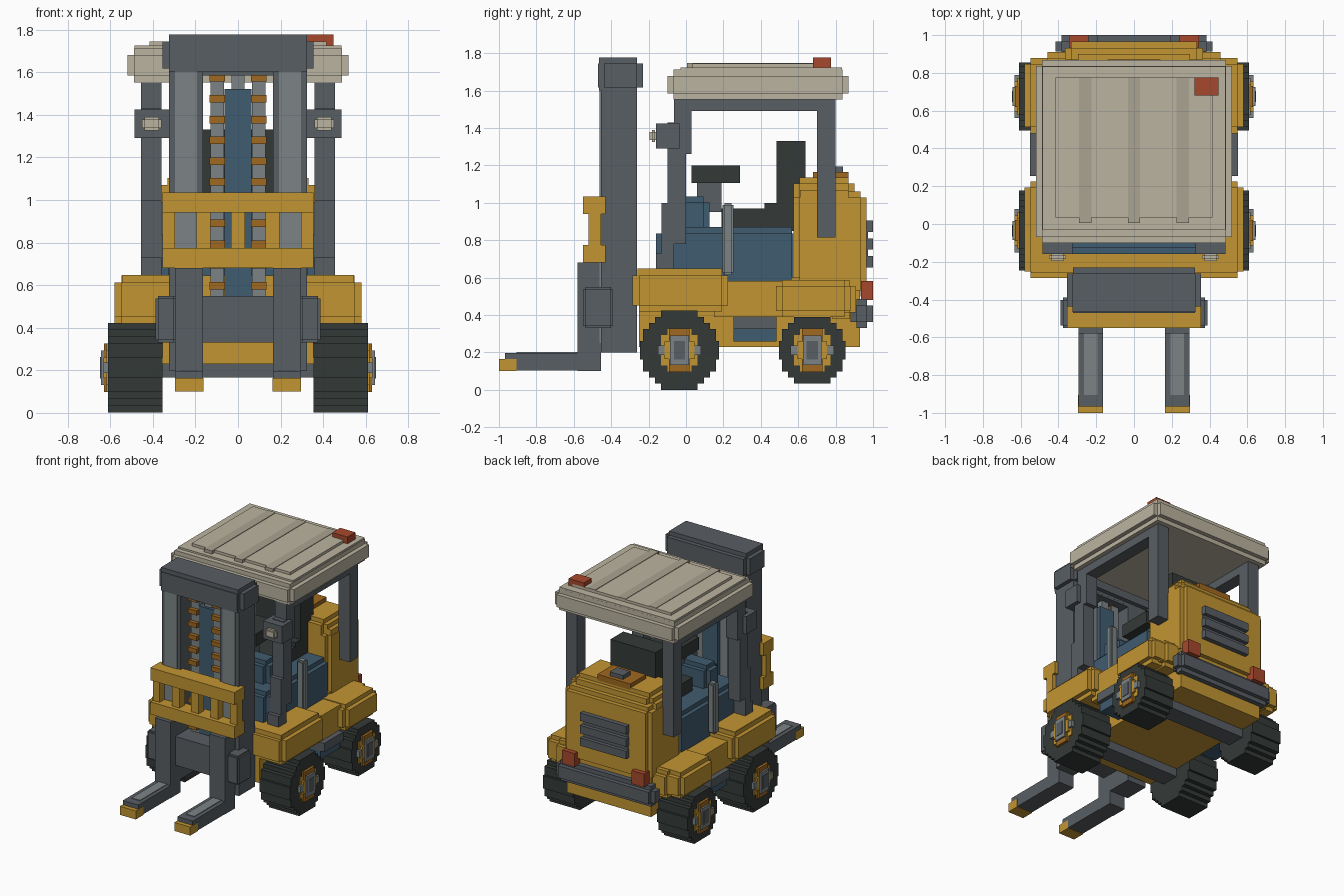
import bpy, bmesh, math

cube = bpy.data.objects.get("Cube")
if cube:
    bpy.data.objects.remove(cube, do_unlink=True)

V = 0.0325  # size of one stepped block


def make_mat(name, r, g, b):
    m = bpy.data.materials.new(name)
    m.diffuse_color = (r, g, b, 1)
    m.use_nodes = True
    m.node_tree.nodes["Principled BSDF"].inputs["Base Color"].default_value = (r, g, b, 1)
    return m


YELLOW = make_mat("yellow paint", 0.54, 0.30, 0.032)
GREY = make_mat("dark grey steel", 0.098, 0.112, 0.127)
BLACK = make_mat("black rubber", 0.034, 0.042, 0.040)
BLUE = make_mat("blue panel", 0.051, 0.107, 0.162)
CREAM = make_mat("cream roof", 0.50, 0.456, 0.352)
STRIPE = make_mat("dull cream stripe", 0.40, 0.366, 0.287)
RED = make_mat("red lamp", 0.39, 0.065, 0.025)
STEEL = make_mat("light grey steel", 0.202, 0.231, 0.238)
BROWN = make_mat("orange brown", 0.35, 0.138, 0.014)


def finish(name, bm, mat):
    bmesh.ops.recalc_face_normals(bm, faces=bm.faces)
    me = bpy.data.meshes.new(name)
    bm.to_mesh(me)
    bm.free()
    me.materials.append(mat)
    ob = bpy.data.objects.new(name, me)
    bpy.context.collection.objects.link(ob)
    return ob


def add_box(bm, lo, hi):
    verts = bmesh.ops.create_cube(bm, size=1)["verts"]
    for v in verts:
        for i in range(3):
            v.co[i] = lo[i] if v.co[i] < 0 else hi[i]


def box(name, x, y, z, mat, chop=0.0, mirror=False):
    """Box from ranges; chop cuts a square step out of every edge."""
    sides = [("", x)]
    if mirror:
        sides = [("left_", x), ("right_", (-x[1], -x[0]))]
    for prefix, xr in sides:
        bm = bmesh.new()
        lo, hi = zip(xr, y, z)
        if chop:
            for axis in range(3):
                ins = [0 if i == axis else chop for i in range(3)]
                add_box(bm, [a + d for a, d in zip(lo, ins)], [b - d for b, d in zip(hi, ins)])
        else:
            add_box(bm, lo, hi)
        finish(prefix + name, bm, mat)


def stepped_disc(name, x, cy, cz, n, mat):
    """Stepped disc with 2n+1 rows, extruded along x, on both sides."""
    rows = [(k, min(n + 0.5, round(math.sqrt((n + 0.6) ** 2 - k * k)))) for k in range(-n, n + 1)]
    right = [(w, k + s) for k, w in rows for s in (-0.5, 0.5)]
    outline = right + [(-w, z) for w, z in reversed(right)]
    for prefix, sx in (("left_", 1), ("right_", -1)):
        bm = bmesh.new()
        face = bm.faces.new([bm.verts.new((sx * x[0], cy + a * V, cz + b * V)) for a, b in outline])
        geo = bmesh.ops.extrude_face_region(bm, geom=[face])["geom"]
        moved = [g for g in geo if isinstance(g, bmesh.types.BMVert)]
        bmesh.ops.translate(bm, vec=(sx * (x[1] - x[0]), 0, 0), verts=moved)
        finish(prefix + name, bm, mat)


# Wheels with layered hubs
for tag, cy, n in (("front", -0.035, 6), ("rear", 0.675, 5)):
    cz = 0.212
    stepped_disc(tag + "_tyre", (0.355, 0.61), cy, cz, n, BLACK)
    stepped_disc(tag + "_rim", (0.60, 0.618), cy, cz, 3, YELLOW)
    box(tag + "_rim_bolts", (0.60, 0.63), (cy - 0.055, cy + 0.055), (cz - 0.115, cz + 0.115), BROWN, mirror=True)
    box(tag + "_spoke", (0.60, 0.632), (cy - 0.115, cy + 0.115), (cz - 0.025, cz + 0.025), STEEL, mirror=True)
    box(tag + "_hub", (0.60, 0.64), (cy - 0.08, cy + 0.08), (cz - 0.08, cz + 0.08), YELLOW, V, True)
    box(tag + "_hub_plate", (0.60, 0.643), (cy - 0.05, cy + 0.05), (cz - 0.08, cz + 0.08), STEEL, mirror=True)
    box(tag + "_hub_cap", (0.60, 0.647), (cy - 0.03, cy + 0.03), (cz - 0.05, cz + 0.05), GREY, mirror=True)
    box(tag + "_axle", (-0.36, 0.36), (cy - 0.07, cy + 0.07), (0.167, 0.26), GREY)

# Chassis, fenders, sills and steps
box("chassis", (-0.355, 0.355), (-0.25, 0.92), (0.23, 0.60), YELLOW)
box("front_fender", (0.26, 0.58), (-0.285, 0.225), (0.42, 0.645), YELLOW, V, True)
box("front_fender_top", (0.26, 0.545), (-0.26, 0.19), (0.55, 0.648), YELLOW, mirror=True)
box("front_deck", (-0.30, 0.30), (-0.26, -0.13), (0.50, 0.645), YELLOW)
box("sill", (0.30, 0.51), (0.15, 0.60), (0.39, 0.582), YELLOW, mirror=True)
box("step", (0.30, 0.55), (0.255, 0.485), (0.325, 0.392), GREY, mirror=True)
box("side_tank", (0.30, 0.52), (0.255, 0.485), (0.26, 0.325), BLUE, mirror=True)
box("rear_fender", (0.26, 0.58), (0.48, 0.88), (0.39, 0.588), YELLOW, V, True)
box("rear_body", (-0.49, 0.49), (0.75, 0.91), (0.38, 0.585), YELLOW, V)
box("rear_skirt", (-0.355, 0.355), (0.80, 0.93), (0.23, 0.60), YELLOW)

# Counterweight with grille, bumper and lamps
box("counterweight", (-0.365, 0.365), (0.575, 0.965), (0.50, 1.06), YELLOW, V)
box("counterweight_top", (-0.33, 0.33), (0.575, 0.90), (0.80, 1.135), YELLOW, V)
box("counterweight_cap", (-0.36, 0.36), (0.61, 0.87), (0.80, 1.07), YELLOW)
box("rear_bumper", (-0.415, 0.415), (0.88, 1.0), (0.33, 0.485), GREY, V)
box("tail_lamp", (0.24, 0.345), (0.935, 1.0), (0.48, 0.582), RED, mirror=True)
box("grille_back", (-0.21, 0.21), (0.94, 0.972), (0.64, 0.92), GREY, 0.02)
for i, z in enumerate((0.655, 0.75, 0.845)):
    box(f"grille_slat_{i + 1}", (-0.195, 0.195), (0.96, 1.0), (z, z + 0.06), GREY)
box("service_hatch", (-0.14, 0.14), (0.68, 0.87), (1.12, 1.165), BROWN)
box("hatch_handle", (-0.055, 0.055), (0.75, 0.84), (1.16, 1.195), GREY)

# Cab body, seat and controls
box("cab_body", (-0.36, 0.36), (-0.16, 0.60), (0.55, 0.87), BLUE, V)
box("cab_cowl", (-0.27, 0.27), (-0.035, 0.125), (0.80, 1.035), BLUE, V)
box("seat_cushion", (-0.19, 0.19), (0.19, 0.58), (0.85, 0.97), BLACK)
box("seat_back", (-0.19, 0.19), (0.485, 0.64), (0.93, 1.33), BLACK)
box("seat_back_lower", (-0.19, 0.19), (0.42, 0.52), (0.93, 1.0), BLACK)
box("steering_column", (-0.05, 0.05), (0.06, 0.19), (0.95, 1.13), GREY)
box("steering_wheel", (-0.13, 0.13), (0.03, 0.29), (1.105, 1.20), BLACK)
box("side_lever", (0.355, 0.42), (0.195, 0.255), (0.615, 1.0), STEEL, 0.012, True)

# Overhead guard posts stepping backward, rails and lamps
for tag, y, z in (("foot", (-0.16, -0.065), (0.64, 0.73)), ("lower", (-0.13, -0.065), (0.64, 1.0)),
                  ("middle", (-0.10, 0.0), (0.78, 1.43)), ("upper", (-0.065, 0.03), (1.26, 1.56))):
    box("front_post_" + tag, (0.36, 0.455), y, z, GREY, mirror=True)
box("rear_post", (0.36, 0.455), (0.70, 0.80), (0.815, 1.56), GREY, mirror=True)
box("roof_rail", (0.36, 0.455), (-0.03, 0.80), (1.49, 1.56), GREY, mirror=True)
box("headlamp_case", (0.325, 0.485), (-0.16, -0.035), (1.29, 1.425), GREY, mirror=True)
box("headlamp_lens", (0.36, 0.45), (-0.195, -0.155), (1.325, 1.39), CREAM, 0.012, True)

# Roof with ribs and beacon
box("roof_slab", (-0.52, 0.52), (-0.10, 0.868), (1.552, 1.712), CREAM, V)
box("roof_upper", (-0.485, 0.485), (-0.03, 0.835), (1.65, 1.725), CREAM)
box("roof_panel", (-0.415, 0.415), (0.035, 0.775), (1.70, 1.745), CREAM)
for i, x in enumerate((-0.257, 0, 0.257)):
    box(f"roof_stripe_{i + 1}", (x - 0.033, x + 0.033), (0.005, 0.775), (1.72, 1.749), STRIPE)
box("beacon", (0.32, 0.448), (0.68, 0.775), (1.71, 1.777), RED)

# Mast rails, crossbars, lift cylinder and chains
box("mast_rail", (0.165, 0.325), (-0.455, -0.262), (0.20, 1.70), GREY, mirror=True)
box("mast_channel", (0.193, 0.297), (-0.462, -0.40), (0.25, 1.63), STEEL, mirror=True)
box("mast_top_bar", (-0.355, 0.355), (-0.47, -0.23), (1.585, 1.777), GREY, V)
box("mast_top_face", (-0.325, 0.325), (-0.465, -0.262), (1.60, 1.777), GREY)
box("mast_low_bar", (-0.20, 0.20), (-0.40, -0.28), (0.33, 0.55), GREY)
box("lift_cylinder", (-0.063, 0.063), (-0.38, -0.29), (0.50, 1.52), BLUE)
box("lift_piston", (-0.03, 0.03), (-0.36, -0.31), (1.50, 1.62), STEEL)
box("chain", (0.065, 0.13), (-0.38, -0.32), (0.50, 1.60), STEEL, mirror=True)
for i in range(11):
    z = 0.58 + i * 0.0975
    box(f"chain_link_{i + 1}", (0.062, 0.133), (-0.41, -0.33), (z, z + 0.035), BROWN, mirror=True)

# Carriage and load backrest
for tag, z in (("lower", 0.68), ("upper", 0.94)):
    box(f"backrest_{tag}_bar", (-0.355, 0.355), (-0.55, -0.43), (z, z + 0.095), YELLOW)
box("backrest_post_mid", (-0.032, 0.032), (-0.52, -0.455), (0.70, 1.0), YELLOW)
box("backrest_post_inner", (0.13, 0.195), (-0.52, -0.455), (0.70, 1.0), YELLOW, mirror=True)
box("backrest_post_outer", (0.297, 0.355), (-0.52, -0.455), (0.70, 1.0), YELLOW, mirror=True)
box("carriage_plate", (-0.32, 0.32), (-0.52, -0.40), (0.33, 0.55), GREY)
box("carriage_cheek", (0.29, 0.388), (-0.55, -0.39), (0.33, 0.55), GREY, 0.012, True)

# Forks
box("fork_shank", (0.165, 0.295), (-0.58, -0.455), (0.10, 0.68), GREY, mirror=True)
box("fork_blade", (0.165, 0.295), (-0.967, -0.50), (0.103, 0.197), GREY, mirror=True)
box("fork_wear_strip", (0.193, 0.265), (-0.905, -0.57), (0.19, 0.202), STEEL, mirror=True)
box("fork_tip", (0.163, 0.297), (-1.0, -0.905), (0.10, 0.165), YELLOW, mirror=True)
